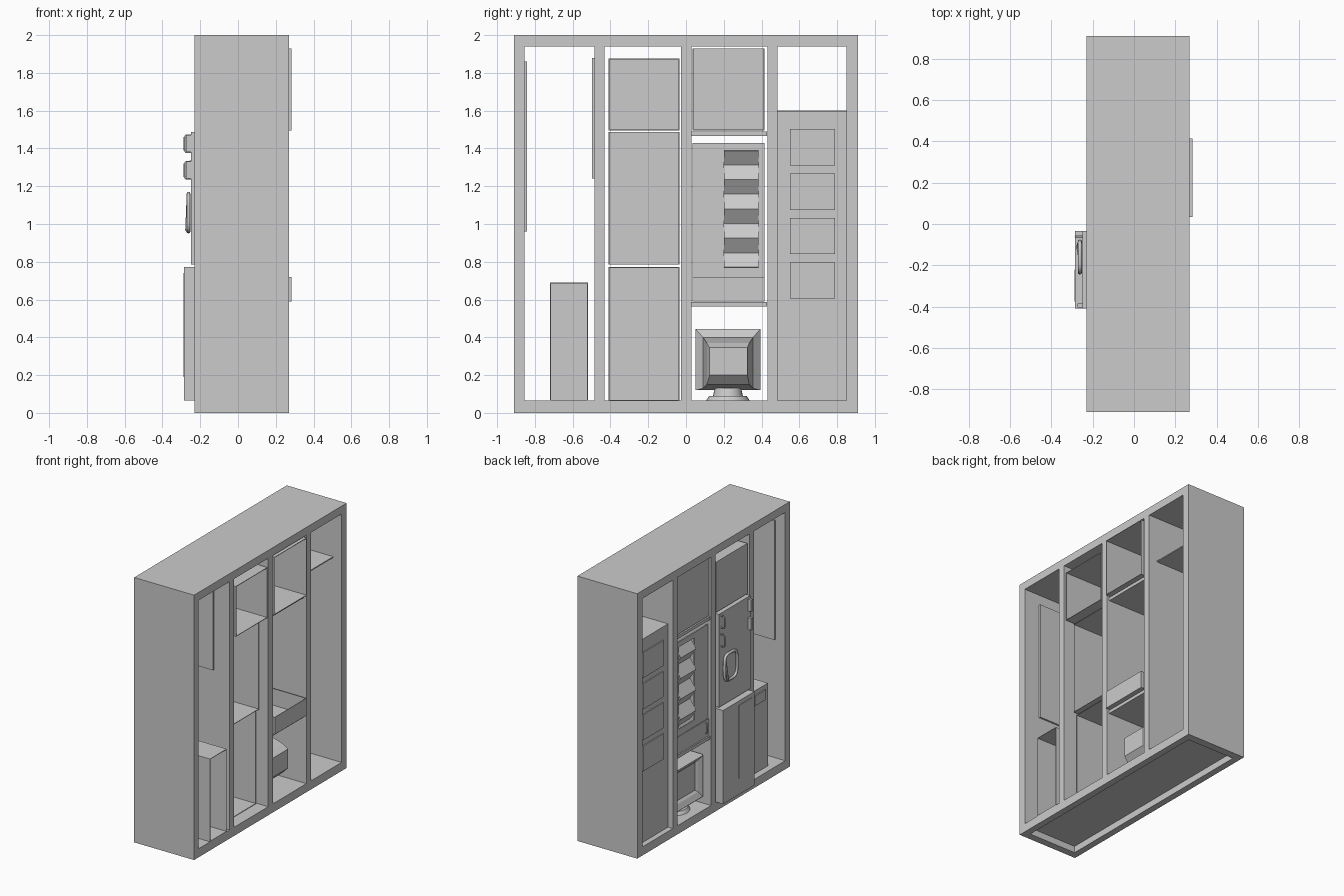
import bpy, bmesh, math
from mathutils import Vector

old = bpy.data.objects.get("Cube")
if old:
    bpy.data.objects.remove(old)

grey = bpy.data.materials.new("plain_grey")
grey.use_nodes = True
grey.diffuse_color = (0.6, 0.6, 0.6, 1)
grey.node_tree.nodes["Principled BSDF"].inputs["Base Color"].default_value = (0.6, 0.6, 0.6, 1)


def finish(name, bm):
    bmesh.ops.recalc_face_normals(bm, faces=bm.faces[:])
    mesh = bpy.data.meshes.new(name)
    bm.to_mesh(mesh)
    bm.free()
    ob = bpy.data.objects.new(name, mesh)
    bpy.context.collection.objects.link(ob)
    mesh.materials.append(grey)
    return ob


def add_box(bm, x, y, z):
    made = bmesh.ops.create_cube(bm, size=1)["verts"]
    for v in made:
        v.co = Vector([(a + b) / 2 + c * (b - a) for (a, b), c in zip((x, y, z), v.co)])
    return made


def boxes(name, *parts):
    bm = bmesh.new()
    for p in parts:
        add_box(bm, *p)
    return finish(name, bm)


def shell(name, x, y, z, *open_dirs):
    """Thin-walled box with the faces toward open_dirs removed."""
    bm = bmesh.new()
    add_box(bm, x, y, z)
    bm.normal_update()
    gone = [f for f in bm.faces if any(f.normal.dot(Vector(d)) > 0.9 for d in open_dirs)]
    bmesh.ops.delete(bm, geom=gone, context='FACES')
    ob = finish(name, bm)
    mod = ob.modifiers.new("wall", 'SOLIDIFY')
    mod.thickness = 0.006
    mod.offset = -1
    return ob


def loft(name, rings):
    """Skin rectangular rings (x, y range, z range) running along x."""
    bm = bmesh.new()
    loops = []
    for x, (y0, y1), (z0, z1) in rings:
        loops.append([bm.verts.new((x, y, z)) for y, z in ((y0, z0), (y1, z0), (y1, z1), (y0, z1))])
    for a, b in zip(loops, loops[1:]):
        for i in range(4):
            bm.faces.new((a[i], a[i - 1], b[i - 1], b[i]))
    bm.faces.new(loops[0])
    bm.faces.new(loops[-1])
    return finish(name, bm)


def tube(name, points, radius, closed=False):
    cu = bpy.data.curves.new(name, 'CURVE')
    cu.dimensions = '3D'
    cu.bevel_depth = radius
    cu.bevel_resolution = 2
    cu.use_fill_caps = True
    sp = cu.splines.new('POLY')
    sp.points.add(len(points) - 1)
    for p, co in zip(sp.points, points):
        p.co = (*co, 1)
    sp.use_cyclic_u = closed
    ob = bpy.data.objects.new(name, cu)
    bpy.context.collection.objects.link(ob)
    cu.materials.append(grey)


def cylinder(name, centre, r1, r2, height):
    bm = bmesh.new()
    bmesh.ops.create_cone(bm, cap_ends=True, segments=24, radius1=r1, radius2=r2, depth=height)
    bmesh.ops.translate(bm, verts=bm.verts, vec=centre)
    ob = finish(name, bm)
    for o in bpy.context.selected_objects:
        o.select_set(False)
    ob.select_set(True)
    bpy.context.view_layer.objects.active = ob
    bpy.ops.object.shade_smooth_by_angle()


PX, TOP = (1, 0, 0), (0, 0, 1)
deep = (-0.23, 0.27)
inner = (0.065, 1.94)

# Frame with four bays and a floor recessed from below
boxes("cabinet_frame",
      (deep, (-0.91, -0.855), (0, 2)), (deep, (0.85, 0.91), (0, 2)),
      (deep, (-0.855, 0.85), (1.94, 2)),
      ((-0.23, -0.18), (-0.855, 0.85), (0, 0.065)), ((0.22, 0.27), (-0.855, 0.85), (0, 0.065)),
      ((-0.18, 0.22), (-0.855, 0.85), (0.05, 0.065)))
boxes("bay_dividers", *[(deep, (c - 0.0275, c + 0.0275), inner) for c in (-0.458, 0.002, 0.458)])

# First bay: wall boards and a narrow bin
boxes("outer_wall_board", ((-0.15, 0.14), (-0.855, -0.842), (0.96, 1.86)))
boxes("divider_board", ((-0.15, 0.14), (-0.498, -0.485), (1.24, 1.88)))
shell("narrow_bin", (-0.18, 0.27), (-0.72, -0.52), (0.065, 0.69), PX)
boxes("bin_label", ((-0.188, -0.17), (-0.685, -0.555), (0.58, 0.655)))
boxes("bin_vents", *[((-0.184, -0.173), (-0.55, -0.535), (0.37 + i * 0.03, 0.385 + i * 0.03))
                     for i in range(8)])

# Second bay: upper box, middle locker and lower locker
bay = (-0.41, -0.035)
shell("upper_box", (-0.225, 0.27), bay, (1.495, 1.875), PX)
shell("middle_locker", (-0.25, 0.2), bay, (0.785, 1.488), PX)
shell("lower_locker", (-0.285, 0.175), bay, (0.065, 0.772), PX)
boxes("lower_door_plate", ((-0.289, -0.275), (-0.375, -0.22), (0.19, 0.74)))
for z in (1.24, 1.38):
    tube("door_pull", [(-0.25, -0.06, z), (-0.275, -0.06, z), (-0.283, -0.06, z + 0.012),
                       (-0.283, -0.06, z + 0.078), (-0.275, -0.06, z + 0.09),
                       (-0.25, -0.06, z + 0.09)], 0.005)
    boxes("door_hinge", ((-0.275, -0.25), (-0.405, -0.385), (z, z + 0.09)))
ring = []
for i in range(32):
    t = math.tau * i / 32
    c, s = math.cos(t), math.sin(t)
    ring.append((-0.262, -0.16 + 0.075 * math.copysign(abs(c) ** 0.5, c),
                 1.06 + 0.1 * math.copysign(abs(s) ** 0.5, s)))
tube("latch_surround", ring, 0.01, True)
tube("latch_lever", [(-0.265, -0.09, 1.13), (-0.272, -0.11, 0.97), (-0.265, -0.15, 0.96)], 0.008)

# Third bay: shelves, upper box, louvred panel and open tray
bay = (0.035, 0.415)
for z in (1.465, 0.562):
    boxes("shelf", ((-0.22, 0.25), (0.03, 0.43), (z, z + 0.024)))
shell("top_box", (-0.215, 0.283), bay, (1.495, 1.93), PX)
boxes("control_panel", ((-0.21, -0.2), (0.035, 0.2), (0.72, 1.43)),
      ((-0.21, -0.2), (0.385, 0.415), (0.72, 1.43)),
      ((-0.21, -0.2), (0.2, 0.385), (1.39, 1.43)), ((-0.21, -0.2), (0.2, 0.385), (0.72, 0.77)))
bm = bmesh.new()
rows = []
for i in range(9):
    x = -0.225 if i % 2 else -0.175
    rows.append([bm.verts.new((x, y, 0.77 + 0.0775 * i)) for y in (0.2, 0.385)])
for a, b in zip(rows, rows[1:]):
    bm.faces.new((a[0], a[1], b[1], b[0]))
finish("louvres", bm).modifiers.new("wall", 'SOLIDIFY').thickness = 0.006
shell("open_tray", (-0.215, 0.283), bay, (0.59, 0.72), TOP)
tube("tray_handle", [(-0.213, 0.07, 0.62), (-0.226, 0.07, 0.63), (-0.226, 0.07, 0.69),
                     (-0.213, 0.07, 0.7)], 0.005)

# Old monitor on a round foot, screen toward -x
loft("monitor", [(-0.145, (0.1, 0.345), (0.185, 0.395)), (-0.16, (0.085, 0.36), (0.17, 0.41)),
                 (-0.18, (0.055, 0.39), (0.13, 0.44)), (-0.17, (0.05, 0.395), (0.12, 0.445)),
                 (-0.06, (0.05, 0.395), (0.12, 0.445)), (-0.02, (0.09, 0.355), (0.13, 0.4)),
                 (0.14, (0.11, 0.335), (0.15, 0.37)), (0.19, (0.125, 0.325), (0.2, 0.345))])
cylinder("monitor_foot", (-0.05, 0.222, 0.077), 0.115, 0.1, 0.024)
cylinder("monitor_neck", (-0.05, 0.222, 0.108), 0.08, 0.07, 0.045)

# Fourth bay: hooded front with four drawer fronts
boxes("drawer_cabinet", ((-0.19, -0.18), (0.485, 0.85), (0.065, 1.6)),
      ((-0.18, 0.2), (0.485, 0.85), (1.592, 1.6)))
for i in range(4):
    z = 0.605 + i * 0.235
    boxes("drawer_front", ((-0.198, -0.172), (0.55, 0.79), (z, z + 0.192)))
